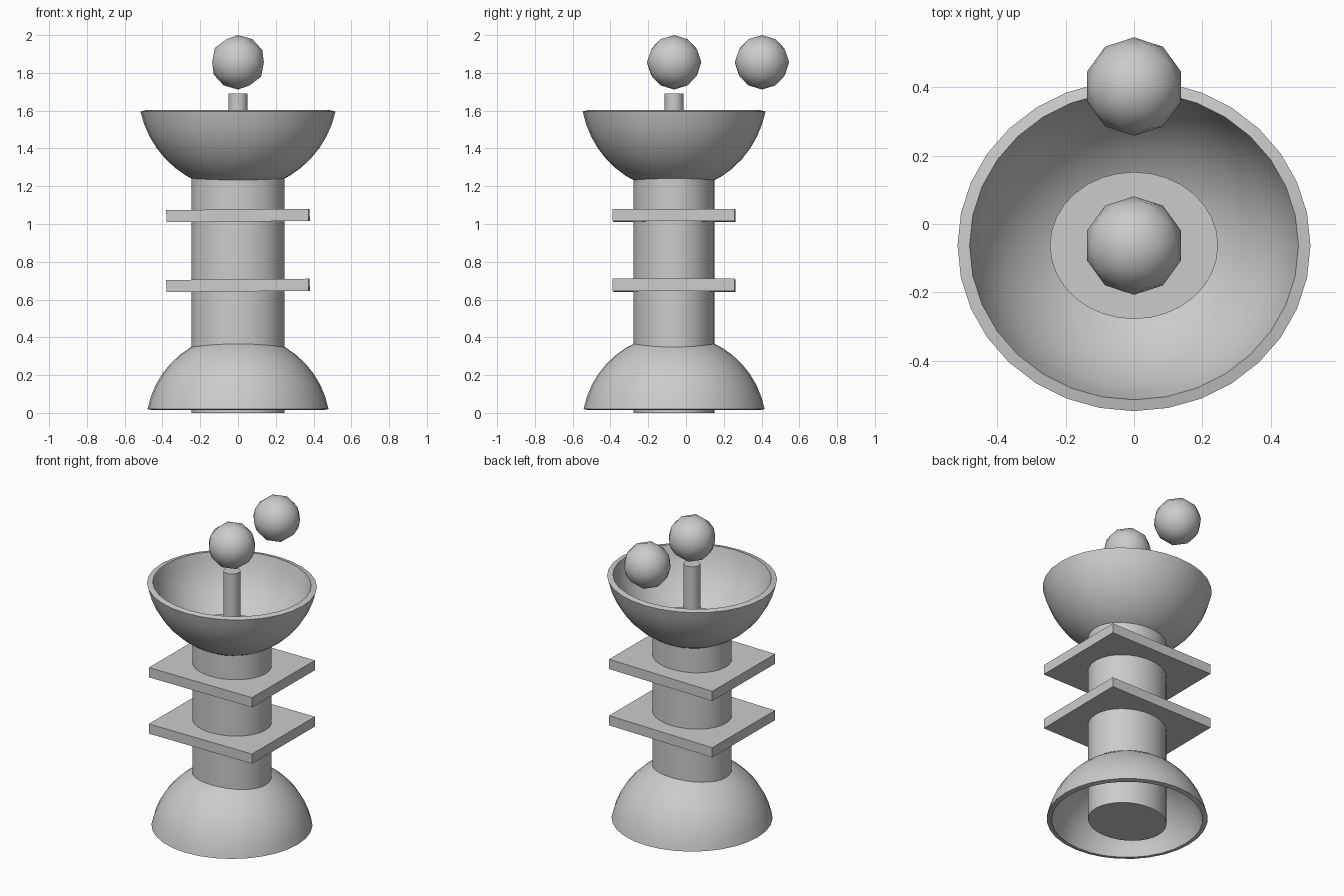
import bpy, bmesh
from math import sin, cos, pi, asin, radians

if "Cube" in bpy.data.objects:
    bpy.data.objects.remove(bpy.data.objects["Cube"])

CY = -0.063  # y of the main axis


def finish(obj, name, angle=40):
    obj.name = name
    bpy.ops.object.select_all(action='DESELECT')
    obj.select_set(True)
    bpy.context.view_layer.objects.active = obj
    bpy.ops.object.transform_apply(location=False, rotation=False, scale=True)
    if angle:
        bpy.ops.object.shade_smooth_by_angle(angle=radians(angle))


def cylinder(name, rx, ry, z0, z1):
    bpy.ops.mesh.primitive_cylinder_add(vertices=32, radius=1, depth=z1 - z0,
                                        location=(0, CY, (z0 + z1) / 2))
    obj = bpy.context.object
    obj.scale = (rx, ry, 1)
    finish(obj, name)


def shell(name, zc, radius, rim, thick, up, y_scale=1.0, segs=32, rings=10):
    """Hollow spherical cap; rim is the height of the cut above/below the centre."""
    a0 = asin(rim / radius)
    arc = [a0 + (pi / 2 - a0) * i / rings for i in range(rings + 1)]
    outer = [(radius * cos(a), radius * sin(a)) for a in arc]
    ri = radius - thick
    inner = [(ri * cos(a), ri * sin(a)) for a in reversed(arc)]
    pts = outer + inner
    bm = bmesh.new()
    vs = [bm.verts.new((r, 0, up * h)) for r, h in pts]
    n = len(vs)
    # the two poles are not joined, the rim is
    edges = [bm.edges.new((vs[i], vs[(i + 1) % n])) for i in range(n) if i != rings]
    bmesh.ops.spin(bm, geom=vs + edges, axis=(0, 0, 1), cent=(0, 0, 0),
                   angle=2 * pi, steps=segs, use_merge=False)
    bmesh.ops.remove_doubles(bm, verts=bm.verts, dist=1e-4)
    bmesh.ops.recalc_face_normals(bm, faces=bm.faces)
    mesh = bpy.data.meshes.new(name)
    bm.to_mesh(mesh)
    bm.free()
    obj = bpy.data.objects.new(name, mesh)
    bpy.context.collection.objects.link(obj)
    obj.location = (0, CY, zc)
    obj.scale = (1, y_scale, 1)
    finish(obj, name)


# Slightly oval column and the thin rod standing on it
cylinder("column", 0.246, 0.215, 0.0, 1.30)
cylinder("rod", 0.05, 0.05, 1.28, 1.69)

# Dome foot (opens down) and dish (opens up)
shell("base_dome", -0.072, 0.488, 0.092, 0.03, up=1)
shell("top_bowl", 1.707, 0.528, 0.111, 0.036, up=-1, y_scale=0.938)

# Two square collars, very slightly turned
for name, z in (("lower_plate", 0.675), ("upper_plate", 1.045)):
    bpy.ops.mesh.primitive_cube_add(size=1, location=(0, CY, z),
                                    rotation=(0, radians(-0.5), radians(-0.5)))
    plate = bpy.context.object
    plate.scale = (0.754, 0.645, 0.064)
    finish(plate, name, angle=None)

# Faceted balls: one over the rod, one floating behind
for name, y in (("centre_ball", CY), ("rear_ball", 0.402)):
    bpy.ops.mesh.primitive_ico_sphere_add(subdivisions=2, radius=0.144,
                                          location=(0, y, 1.856))
    finish(bpy.context.object, name, angle=60)
